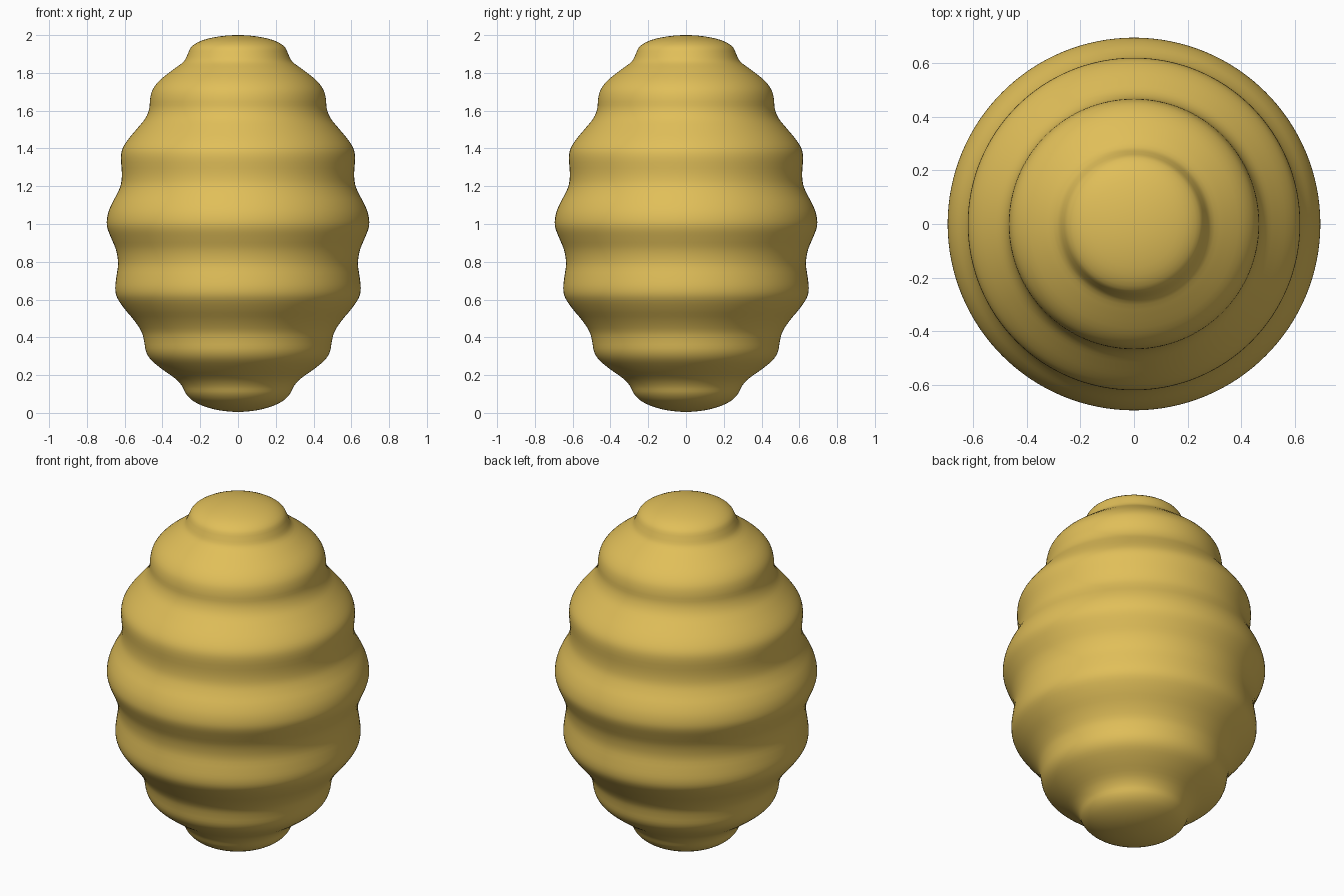
import bpy, bmesh, math
from mathutils import Vector

if "Cube" in bpy.data.objects:
    bpy.data.objects.remove(bpy.data.objects["Cube"])

# Half outline (radius, height) from bottom pole to top pole
PROFILE = [
    (0, 0.005), (0.10, 0.014), (0.18, 0.035), (0.24, 0.065), (0.275, 0.10), (0.295, 0.14),
    (0.33, 0.18), (0.40, 0.23), (0.46, 0.28), (0.487, 0.325), (0.497, 0.38), (0.511, 0.43),
    (0.55, 0.49), (0.60, 0.55), (0.64, 0.61), (0.65, 0.66), (0.644, 0.72), (0.635, 0.79),
    (0.645, 0.86), (0.669, 0.92), (0.689, 0.97), (0.695, 1.01), (0.687, 1.06), (0.667, 1.11),
    (0.64, 1.16), (0.62, 1.21), (0.615, 1.27), (0.62, 1.35), (0.611, 1.40), (0.58, 1.45),
    (0.53, 1.51), (0.49, 1.56), (0.47, 1.61), (0.465, 1.665), (0.45, 1.715), (0.41, 1.765),
    (0.34, 1.82), (0.287, 1.86), (0.266, 1.90), (0.245, 1.94), (0.19, 1.972), (0.10, 1.993), (0, 2.0),
]
SEGMENTS = 128
STEPS = 3


def smooth_curve(pts, steps):
    """Catmull-Rom curve through the points, mirrored at the poles."""
    p = [Vector(q) for q in pts]
    p = [Vector((-p[1].x, p[1].y))] + p + [Vector((-p[-2].x, p[-2].y))]
    out = []
    for i in range(1, len(p) - 2):
        a, b, c, d = p[i - 1:i + 3]
        for s in range(steps):
            t = s / steps
            out.append(0.5 * (2 * b + (c - a) * t + (2 * a - 5 * b + 4 * c - d) * t * t
                              + (3 * b - a - 3 * c + d) * t ** 3))
    return out + [p[-2]]


# Ribbed egg body, turned around the z axis
curve = smooth_curve(PROFILE, STEPS)
bm = bmesh.new()
bottom = bm.verts.new((0, 0, curve[0].y))
top = bm.verts.new((0, 0, curve[-1].y))
rings = []
for r, z in curve[1:-1]:
    rings.append([bm.verts.new((r * math.cos(a), r * math.sin(a), z))
                  for a in (2 * math.pi * k / SEGMENTS for k in range(SEGMENTS))])
for k in range(SEGMENTS):
    n = (k + 1) % SEGMENTS
    bm.faces.new((bottom, rings[0][n], rings[0][k]))
    bm.faces.new((top, rings[-1][k], rings[-1][n]))
    for lo, hi in zip(rings, rings[1:]):
        bm.faces.new((lo[k], lo[n], hi[n], hi[k]))
for f in bm.faces:
    f.smooth = True
mesh = bpy.data.meshes.new("ribbed_egg")
bm.to_mesh(mesh)
bm.free()
body = bpy.data.objects.new("ribbed_egg", mesh)
bpy.context.collection.objects.link(body)

# Golden material
gold = bpy.data.materials.new("golden_yellow")
gold.diffuse_color = (0.75, 0.52, 0.10, 1)
gold.use_nodes = True
gold.node_tree.nodes["Principled BSDF"].inputs["Base Color"].default_value = gold.diffuse_color
mesh.materials.append(gold)
